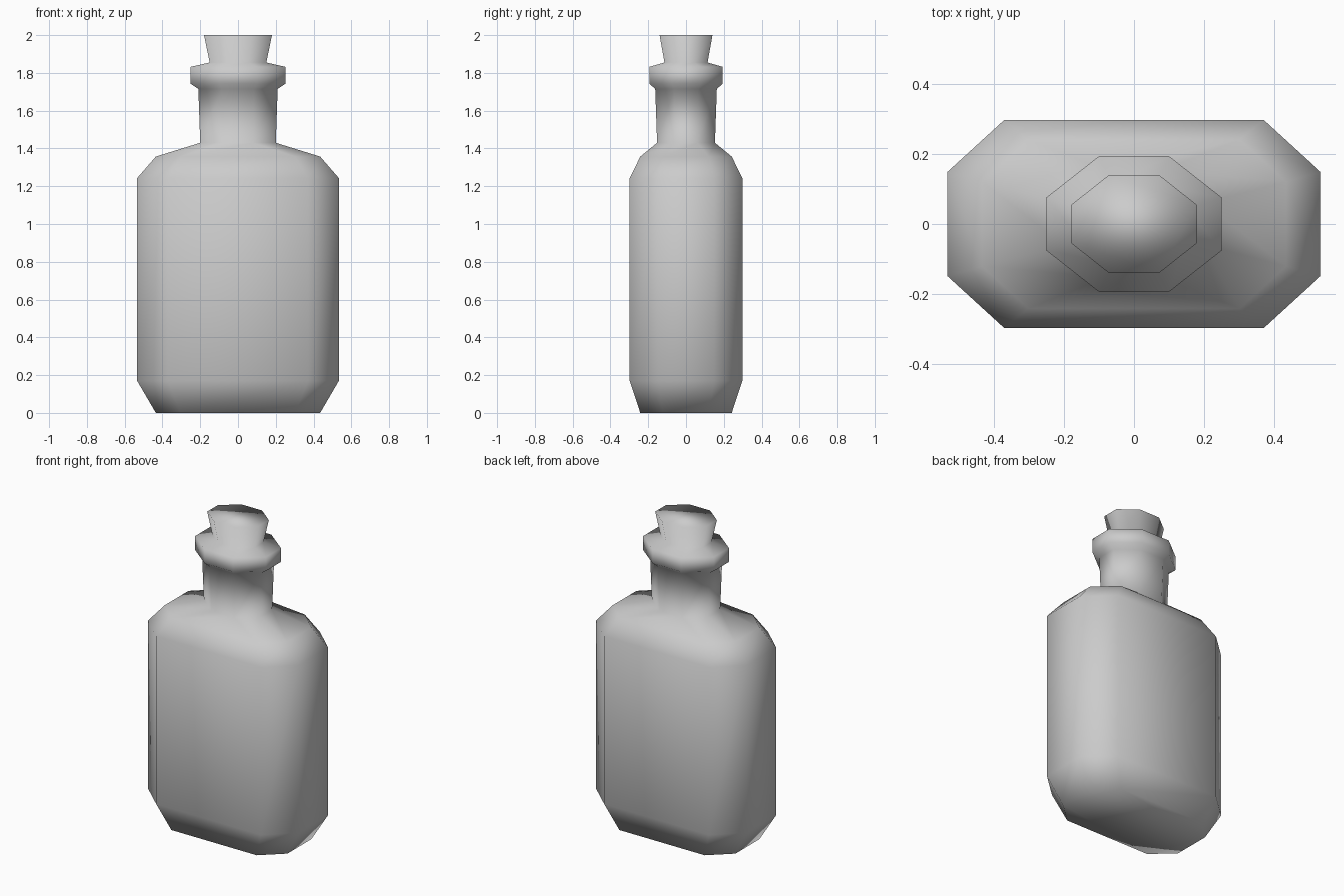
import bpy
import bmesh

cube = bpy.data.objects.get("Cube")
if cube:
    bpy.data.objects.remove(cube, do_unlink=True)

grey = bpy.data.materials.new("plain grey")
grey.use_nodes = True
COLOUR = (0.6, 0.6, 0.6, 1)
grey.diffuse_color = COLOUR
grey.node_tree.nodes["Principled BSDF"].inputs["Base Color"].default_value = COLOUR


def octagon(bm, hx, hy, z, rx, ry):
    """Ring with cut corners; rx and ry are the straight shares of each side."""
    cx, cy = hx * rx, hy * ry
    points = [(hx, -cy), (hx, cy), (cx, hy), (-cx, hy),
              (-hx, cy), (-hx, -cy), (-cx, -hy), (cx, -hy)]
    return [bm.verts.new((x, y, z)) for x, y in points]


def loft(name, profile):
    """Skin a stack of octagons and close both ends."""
    bm = bmesh.new()
    rings = [octagon(bm, *row) for row in profile]
    for low, high in zip(rings, rings[1:]):
        for i in range(8):
            j = (i + 1) % 8
            bm.faces.new((low[i], low[j], high[j], high[i]))
    bm.faces.new(rings[0][::-1])
    bm.faces.new(rings[-1])
    for face in bm.faces:
        face.smooth = True
    mesh = bpy.data.meshes.new(name)
    bm.to_mesh(mesh)
    bm.free()
    mesh.materials.append(grey)
    obj = bpy.data.objects.new(name, mesh)
    bpy.context.collection.objects.link(obj)
    return obj


BODY = (0.695, 0.5)
ROUND = (0.4, 0.39)

# Flask, neck, lip and flared stopper as one continuous skin
loft("stoppered_bottle", [
    (0.435, 0.242, 0.0, *BODY),
    (0.534, 0.298, 0.17, *BODY),
    (0.534, 0.298, 1.243, *BODY),
    (0.435, 0.242, 1.357, *BODY),
    (0.20, 0.153, 1.43, *ROUND),
    (0.21, 0.163, 1.715, *ROUND),
    (0.251, 0.194, 1.743, *ROUND),
    (0.251, 0.194, 1.832, *ROUND),
    (0.15, 0.114, 1.855, *ROUND),
    (0.18, 0.14, 2.0, *ROUND),
])
